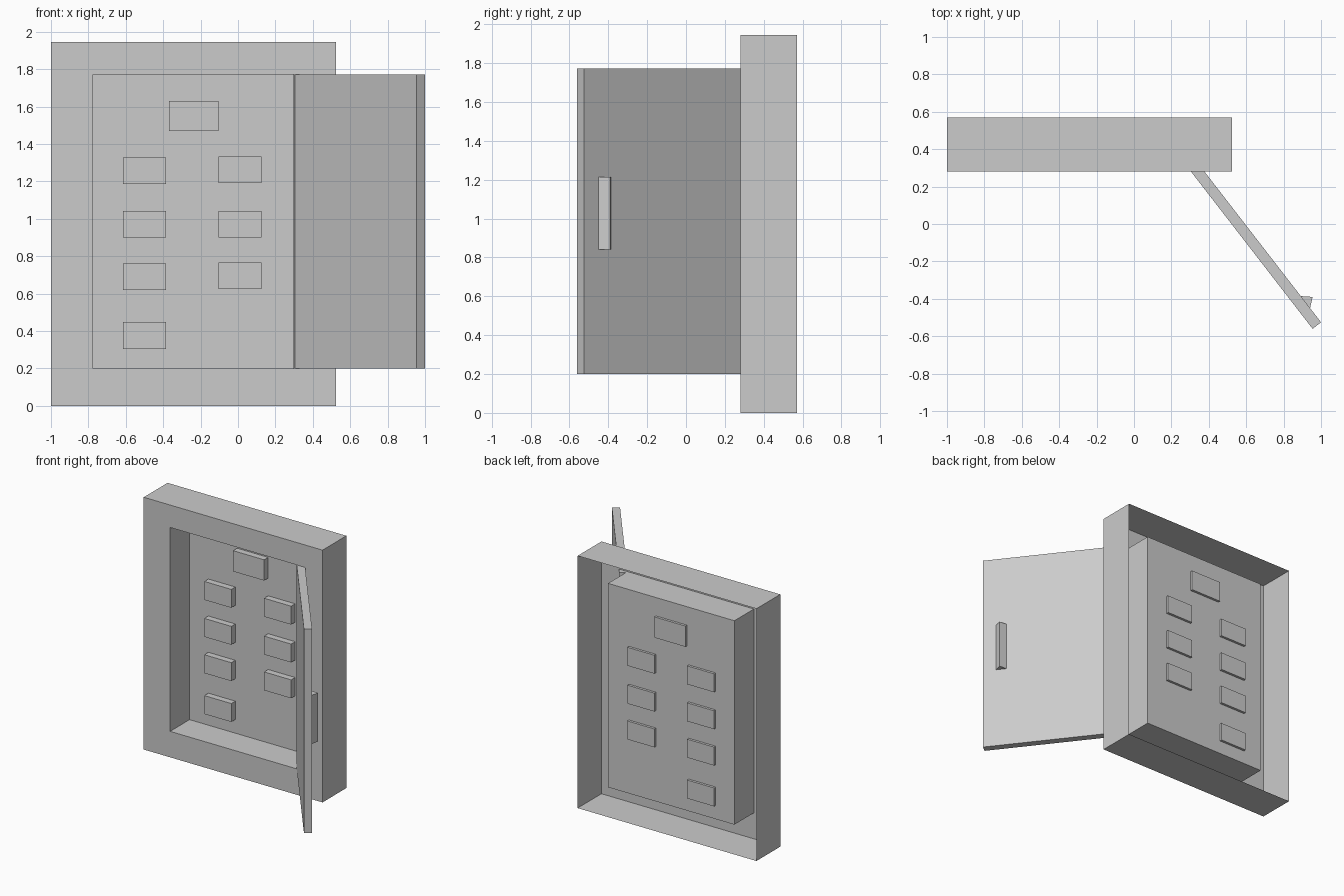
import bpy, bmesh
from mathutils import Vector

if "Cube" in bpy.data.objects:
    bpy.data.objects.remove(bpy.data.objects["Cube"])


def finish(name, bm):
    mesh = bpy.data.meshes.new(name)
    bm.to_mesh(mesh)
    bm.free()
    obj = bpy.data.objects.new(name, mesh)
    bpy.context.collection.objects.link(obj)
    return obj


def prism(name, outline, z0, z1):
    """Vertical prism from an xy outline."""
    bm = bmesh.new()
    low = [bm.verts.new((x, y, z0)) for x, y in outline]
    high = [bm.verts.new((x, y, z1)) for x, y in outline]
    bm.faces.new(low)
    bm.faces.new(high)
    n = len(outline)
    for i in range(n):
        j = (i + 1) % n
        bm.faces.new((low[i], low[j], high[j], high[i]))
    bmesh.ops.recalc_face_normals(bm, faces=bm.faces)
    return finish(name, bm)


def box(name, x0, x1, y0, y1, z0, z1):
    return prism(name, [(x0, y0), (x1, y0), (x1, y1), (x0, y1)], z0, z1)


# Housing: open-backed sheet shell folded into a recessed panel
OUTER = (-1.0, 0.525, 0.0, 1.945)
INNER = (-0.775, 0.303, 0.2, 1.772)
FRONT, BACK, PANEL = 0.28, 0.57, 0.517
bm = bmesh.new()
loops = []
for (x0, x1, z0, z1), y in ((OUTER, BACK), (OUTER, FRONT), (INNER, FRONT), (INNER, PANEL)):
    loops.append([bm.verts.new((x, y, z)) for x, z in ((x0, z0), (x1, z0), (x1, z1), (x0, z1))])
for a, b in zip(loops, loops[1:]):
    for i in range(4):
        j = (i + 1) % 4
        bm.faces.new((a[i], a[j], b[j], b[i]))
bm.faces.new(loops[-1])
bmesh.ops.recalc_face_normals(bm, faces=bm.faces)
finish("housing", bm)

# Breaker switches, set through the panel
LEFT, RIGHT = (-0.615, -0.385), (-0.105, 0.125)
switches = [((-0.37, -0.105), 1.47, 0.16)]
switches += [(LEFT, z, 0.142) for z in (1.185, 0.9, 0.62, 0.305)]
switches += [(RIGHT, z, 0.142) for z in (1.192, 0.9, 0.624)]
for i, ((x0, x1), z, h) in enumerate(switches):
    box(f"breaker_switch_{i + 1}", x0, x1, 0.468, 0.536, z, z + h)

# Door swung open from the right edge of the recess
hinge = Vector((0.297, 0.29))
along = Vector((0.612, -0.791))
across = Vector((0.791, 0.612)) * 0.057
tip = hinge + along * 1.075
prism("door", [tuple(p) for p in (hinge, tip, tip + across, hinge + across)], 0.2, 1.772)

# Wedge handle on the outer face of the door
prism("door_handle", [(0.885, -0.385), (0.882, -0.44), (0.938, -0.465), (0.955, -0.39)], 0.84, 1.215)
